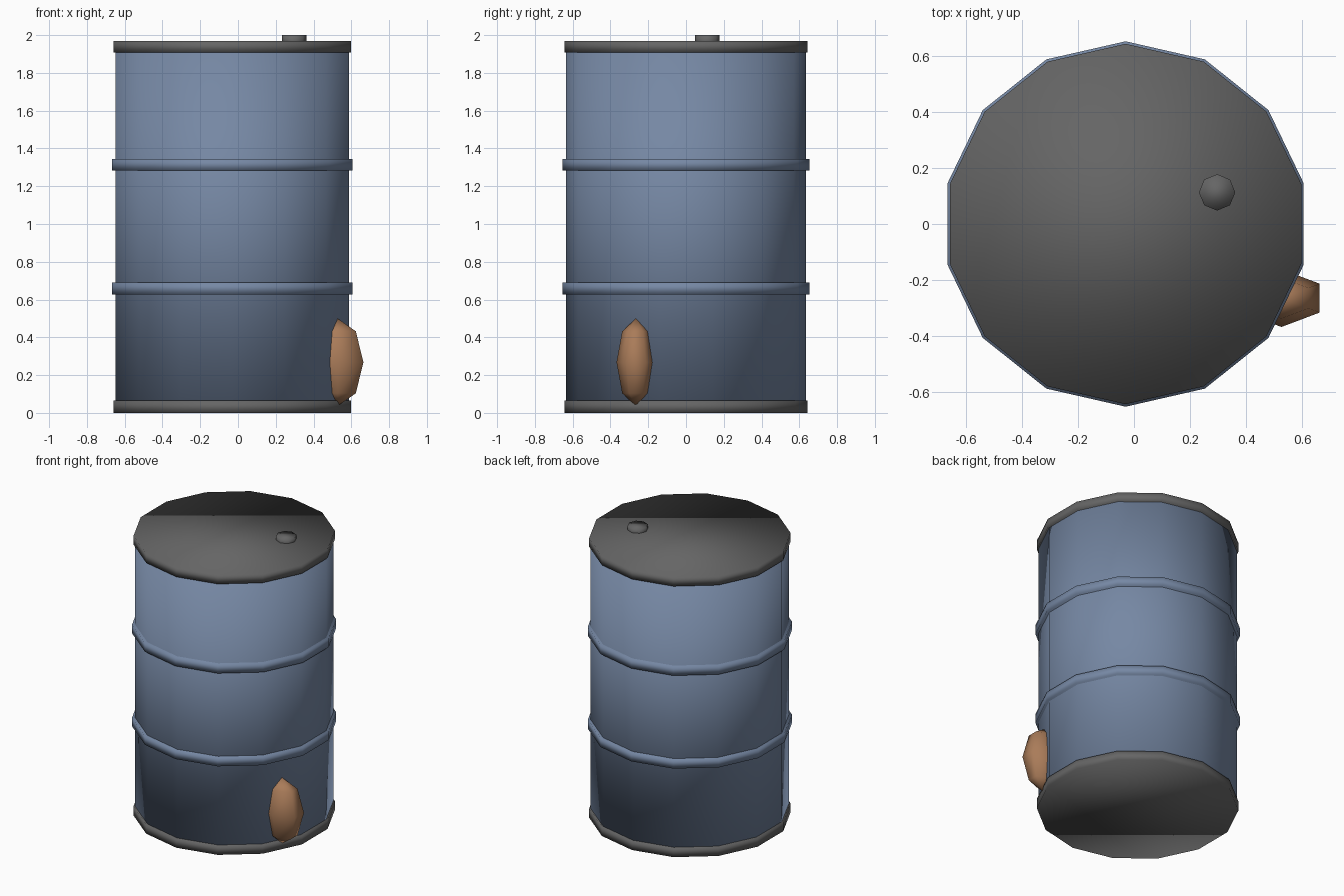
import bpy, math

if "Cube" in bpy.data.objects:
    bpy.data.objects.remove(bpy.data.objects["Cube"])

CX = -0.03  # drum axis


def material(name, rgb):
    m = bpy.data.materials.new(name)
    m.diffuse_color = (*rgb, 1)
    m.use_nodes = True
    m.node_tree.nodes["Principled BSDF"].inputs["Base Color"].default_value = m.diffuse_color
    return m


BLUE = material("blue_steel", (0.18, 0.245, 0.37))
GREY = material("dark_grey", (0.13, 0.13, 0.13))
RUST = material("rust_brown", (0.40, 0.20, 0.10))


def lathe(name, mat, centre, profile, sides, start):
    """Stack of polygon rings (rx, ry, z); a ring of zero radius is a pole."""
    verts, faces, rings = [], [], []
    for rx, ry, z in profile:
        n = sides if rx > 0 else 1
        rings.append([len(verts) + i for i in range(n)])
        for i in range(n):
            a = start + 2 * math.pi * i / sides
            verts.append((rx * math.cos(a), ry * math.sin(a), z))
    for lo, hi in zip(rings, rings[1:]):
        for i in range(sides):
            j = (i + 1) % sides
            if len(lo) == 1:
                faces.append((lo[0], hi[j], hi[i]))
            elif len(hi) == 1:
                faces.append((lo[i], lo[j], hi[0]))
            else:
                faces.append((lo[i], lo[j], hi[j], hi[i]))
    if len(rings[0]) > 1:
        faces.append(tuple(reversed(rings[0])))
    if len(rings[-1]) > 1:
        faces.append(tuple(rings[-1]))
    me = bpy.data.meshes.new(name)
    me.from_pydata(verts, [], faces)
    me.materials.append(mat)
    me.polygons.foreach_set("use_smooth", [True] * len(me.polygons))
    ob = bpy.data.objects.new(name, me)
    ob.location = centre
    bpy.context.collection.objects.link(ob)
    return ob


def drum(name, mat, r, z0, z1, x=CX, y=0, sides=14):
    return lathe(name, mat, (x, y, 0), [(r, r, z0), (r, r, z1)], sides, math.pi / 2)


# Barrel shell, hoops and end caps
drum("barrel_body", BLUE, 0.634, 0.03, 1.94)
drum("lower_hoop", BLUE, 0.653, 0.628, 0.69)
drum("upper_hoop", BLUE, 0.653, 1.283, 1.345)
drum("bottom_cap", GREY, 0.644, 0.0, 0.065)
drum("top_cap", GREY, 0.644, 1.908, 1.97)

# Filler plug on the lid
drum("filler_plug", GREY, 0.065, 1.94, 2.0, 0.297, 0.113, 8)

# Rust lump: low-poly squashed sphere on the side
lump = [(0.158 * max(math.cos(t), 0) if abs(k) < 2 else 0,
         0.103 * math.cos(t) if abs(k) < 2 else 0, 0.232 * math.sin(t))
        for k in range(-2, 3) for t in [k * math.pi / 4]]
lathe("rust_patch", RUST, (0.527, -0.265, 0.268), lump, 6, math.pi / 6)
